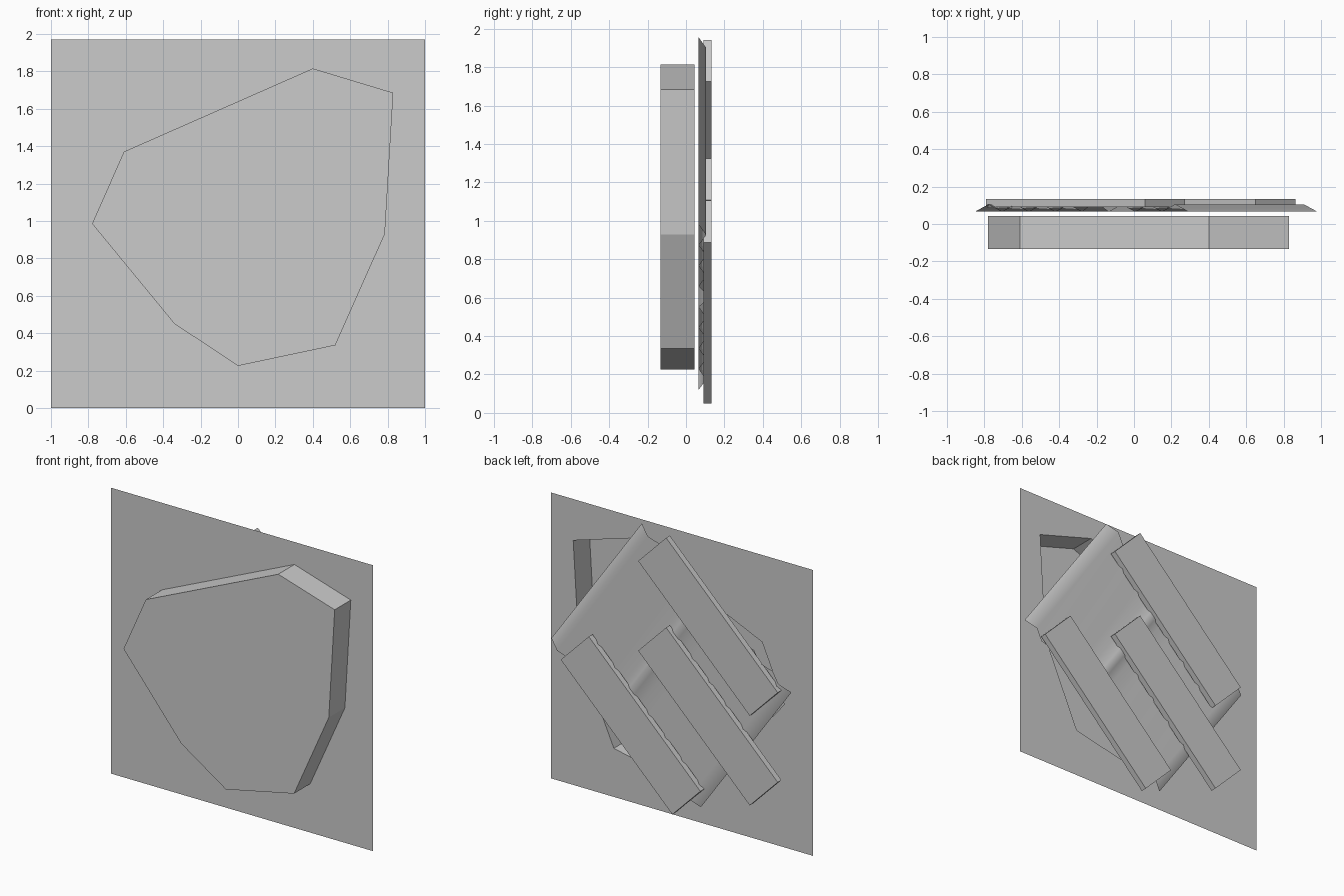
import bpy, bmesh, math
from mathutils import Vector

if "Cube" in bpy.data.objects:
    bpy.data.objects.remove(bpy.data.objects["Cube"])

FRONT, WALL, BACK = -0.1325, 0.043, 0.1325


def finish(name, bm, smooth=False):
    mesh = bpy.data.meshes.new(name)
    bm.to_mesh(mesh)
    bm.free()
    for p in mesh.polygons:
        p.use_smooth = smooth
    obj = bpy.data.objects.new(name, mesh)
    bpy.context.collection.objects.link(obj)
    return obj


def loop(bm, pts, y):
    vs = [bm.verts.new((x, y, z)) for x, z in pts]
    es = [bm.edges.new((vs[i], vs[(i + 1) % len(vs)])) for i in range(len(vs))]
    return vs, es


# Wall sheet with a many-sided panel pushed forward, open at the back
bm = bmesh.new()
outer = [(-1, 0), (1, 0), (1, 1.97), (-1, 1.97)]
outline = [(0, 0.225), (0.52, 0.335), (0.785, 0.93), (0.83, 1.685),
           (0.40, 1.815), (-0.61, 1.37), (-0.78, 0.985), (-0.34, 0.45)]
_, edges_out = loop(bm, outer, WALL)
rim, edges_in = loop(bm, outline, WALL)
bmesh.ops.triangle_fill(bm, use_beauty=True, use_dissolve=False,
                        edges=edges_out + edges_in, normal=(0, -1, 0))
front, _ = loop(bm, outline, FRONT)
bm.faces.new(front)
n = len(rim)
for i in range(n):
    j = (i + 1) % n
    bm.faces.new((rim[i], rim[j], front[j], front[i]))
bmesh.ops.recalc_face_normals(bm, faces=bm.faces)
bm.normal_update()
# make the raised panel face forward
if max(bm.faces, key=lambda f: len(f.verts)).normal.y > 0:
    bmesh.ops.reverse_faces(bm, faces=bm.faces)
finish("wall_with_raised_panel", bm)

# Tilted corrugated sheet behind the wall
top = Vector((0.29, 0, 1.955))
across = Vector((-1.14, 0, -0.86))
along = Vector((0.69, 0, -0.975))
LOW, HIGH, WAVES = 0.066, 0.105, 8
profile = []
for k in range(WAVES):
    profile.append((k / WAVES, LOW))
    if k == 3:  # one flat-topped wave
        profile += [((k + 0.35) / WAVES, HIGH), ((k + 0.65) / WAVES, HIGH)]
    else:
        profile.append(((k + 0.5) / WAVES, HIGH))
profile.append((1.0, LOW))
bm = bmesh.new()
rows = []
for t, y in profile:
    p = top + across * t + Vector((0, y, 0))
    rows.append((bm.verts.new(p), bm.verts.new(p + along)))
for a, b in zip(rows, rows[1:]):
    bm.faces.new((a[0], b[0], b[1], a[1]))
bm.normal_update()
if sum(f.normal.y for f in bm.faces) < 0:
    bmesh.ops.reverse_faces(bm, faces=bm.faces)
finish("corrugated_sheet", bm, smooth=True)

# Three diagonal planks
PLANK_FRONT = 0.092
for i, (x, z) in enumerate([(-0.26, 1.415), (0.33, 0.577), (-0.26, 0.797)]):
    bpy.ops.mesh.primitive_cube_add(
        size=1, location=(x, (PLANK_FRONT + BACK) / 2, z),
        rotation=(0, math.radians(-44.6), 0))
    plank = bpy.context.object
    plank.name = f"plank_{i + 1}"
    plank.scale = (1.195, BACK - PLANK_FRONT, 0.304)
